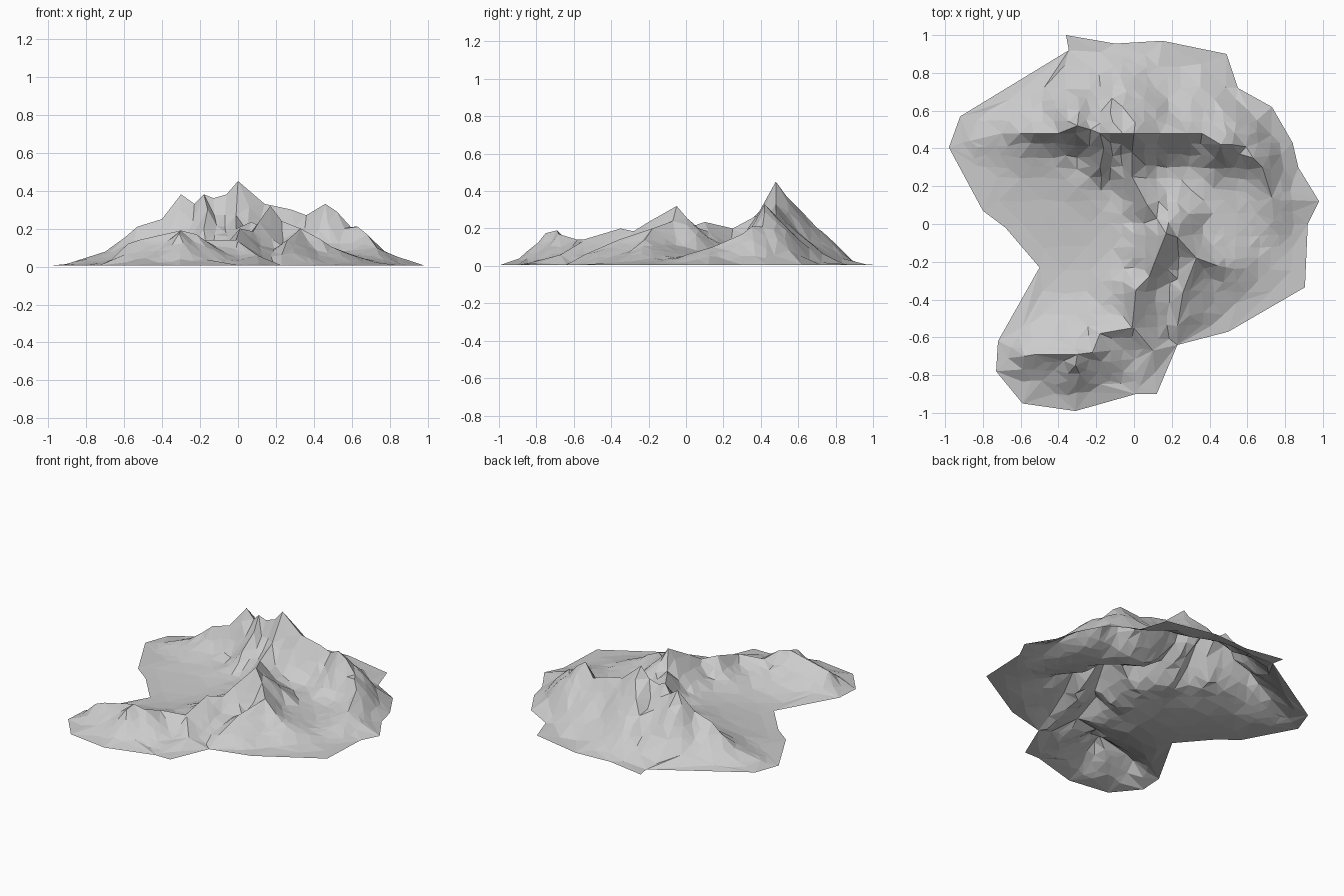
import bpy
import random
from mathutils import Vector, noise
from mathutils.geometry import delaunay_2d_cdt, intersect_point_line

random.seed(4)
if "Cube" in bpy.data.objects:
    bpy.data.objects.remove(bpy.data.objects["Cube"], do_unlink=True)

# Foot of the mountains, seen from above
outline = [Vector(p) for p in (
    (-.36, 1), (-.1, .955), (.15, .97), (.49, .9), (.55, .72), (.73, .62),
    (.84, .43), (.87, .3), (.98, .12), (.92, 0), (.905, -.335), (.5, -.57),
    (.23, -.64), (.12, -.9), (.01, -.9), (-.31, -.99), (-.59, -.95),
    (-.73, -.78), (-.72, -.62), (-.5, -.23), (-.68, -.02), (-.8, .07),
    (-.98, .405), (-.92, .57), (-.345, .92))][::-1]

# Crest lines with their heights
main_ridge = ((-.87, .44, .02), (-.7, .48, .07), (-.6, .48, .15), (-.53, .48, .21),
              (-.4, .48, .25), (-.3, .52, .38), (-.23, .5, .33), (-.18, .48, .38),
              (-.13, .48, .36), (-.06, .48, .38), (0, .48, .45), (.14, .48, .33),
              (.28, .48, .3), (.36, .48, .27))
east_ridge = ((.36, .48, .27), (.46, .42, .33), (.52, .42, .29), (.56, .37, .2),
              (.63, .35, .21), (.68, .3, .17), (.73, .14, .1), (.74, .02, .055))
west_spur = ((-.18, .48, .38), (-.16, .4, .3), (-.18, .3, .2))
central_spur = ((0, .48, .45), (-.01, .38, .27), (-.01, .25, .2), (.07, .1, .235),
                (.12, .03, .21), (.17, -.05, .32))
south_ridge = ((.17, -.05, .32), (.11, -.2, .235), (.08, -.28, .185), (.01, -.35, .2),
               (-.01, -.55, .14), (-.18, -.58, .14), (-.22, -.68, .17),
               (-.3, -.69, .19), (-.52, -.69, .14), (-.58, -.7, .12))
south_knee = ((-.3, -.69, .19), (-.31, -.75, .175))
east_spur = ((.17, -.05, .32), (.23, -.07, .24), (.33, -.18, .2), (.44, -.22, .14))
east_knee = ((.33, -.18, .2), (.26, -.36, .14), (.23, -.54, .07))
foot_spur = ((.0, -.55, .13), (.1, -.67, .06), (.03, -.86, .02))
north_spur = ((-.06, .48, .38), (-.06, .62, .29), (-.04, .7, .17))
ridges = [[Vector(p) for p in r] for r in (
    main_ridge, east_ridge, west_spur, central_spur, south_ridge, south_knee,
    east_spur, east_knee, foot_spur, north_spur)]


def nearest(p, a, b):
    """Closest point to p on segment a-b."""
    _, t = intersect_point_line(p, a.to_2d(), b.to_2d())
    return a.lerp(b, min(max(t, 0), 1))


def edge_distance(p):
    return min((nearest(p, a.to_3d(), b.to_3d()).to_2d() - p).length
               for a, b in zip(outline, outline[1:] + outline[:1]))


def inside(p):
    hit = False
    for a, b in zip(outline, outline[1:] + outline[:1]):
        if (a.y > p.y) != (b.y > p.y):
            hit ^= p.x < a.x + (p.y - a.y) * (b.x - a.x) / (b.y - a.y)
    return hit


def height(p):
    """Highest slope falling from any crest, steeper to the south and west."""
    rim = edge_distance(p)
    best, near = 0, 9
    for ridge in ridges:
        for a, b in zip(ridge, ridge[1:]):
            foot = nearest(p, a, b)
            away = p - foot.to_2d()
            d = away.length
            side = away / max(d, .001)
            steep = 1.25 + .7 * max(0, -side.y) + .3 * max(0, -side.x)
            reach = .18 + .54 * foot.z
            fall = max(0, 1 - d / reach) ** steep
            best, near = max(best, foot.z * fall), min(near, d)
    # Gullies and bumps on the upper slopes only
    rough = noise.noise(Vector((p.x * 7, p.y * 5, 2)))
    best *= 1 + .22 * rough * min(1, near / .12) * min(1, best / .06)
    best *= min(1, rim / .12)
    # Gentle plain rising from the foot line into the valleys
    plain = .065 * min(1, rim / .42) ** 1.2
    return max(.006, best + plain * max(0, 1 - best / .1))


# Plan points: foot line, crests, then a loose grid that is finer near crests
points = list(outline)
edges = []
for ridge in ridges:
    for a, b in zip(ridge, ridge[1:]):
        edges.append((len(points), len(points) + 1))
        points += [a.to_2d(), b.to_2d()]
step = .06
count = int(1 / step)
for i in range(-count, count + 1):
    for j in range(-count, count + 1):
        p = Vector((i, j)) * step
        p += Vector((random.uniform(-1, 1), random.uniform(-1, 1))) * step * .2
        if not inside(p) or edge_distance(p) < .05:
            continue
        near = min((nearest(p, a, b).to_2d() - p).length
                   for r in ridges for a, b in zip(r, r[1:]))
        if near > .03 and (near < .17 or (i + j) % 2 == 0 and (near < .25 or i % 2 == 0)):
            points.append(p)

plan, _, faces, *_ = delaunay_2d_cdt(
    points, edges, [list(range(len(outline)))], 1, .0005)

# Terrain sheet, open underneath
mesh = bpy.data.meshes.new("mountain_range")
mesh.from_pydata([(p.x, p.y, height(p)) for p in plan], [], faces)
mountain_range = bpy.data.objects.new("mountain_range", mesh)
bpy.context.collection.objects.link(mountain_range)

# Bare rock colour
rock = bpy.data.materials.new("grey_rock")
rock.use_nodes = True
grey = (.6, .6, .6, 1)
rock.diffuse_color = grey
rock.node_tree.nodes["Principled BSDF"].inputs["Base Color"].default_value = grey
mesh.materials.append(rock)
